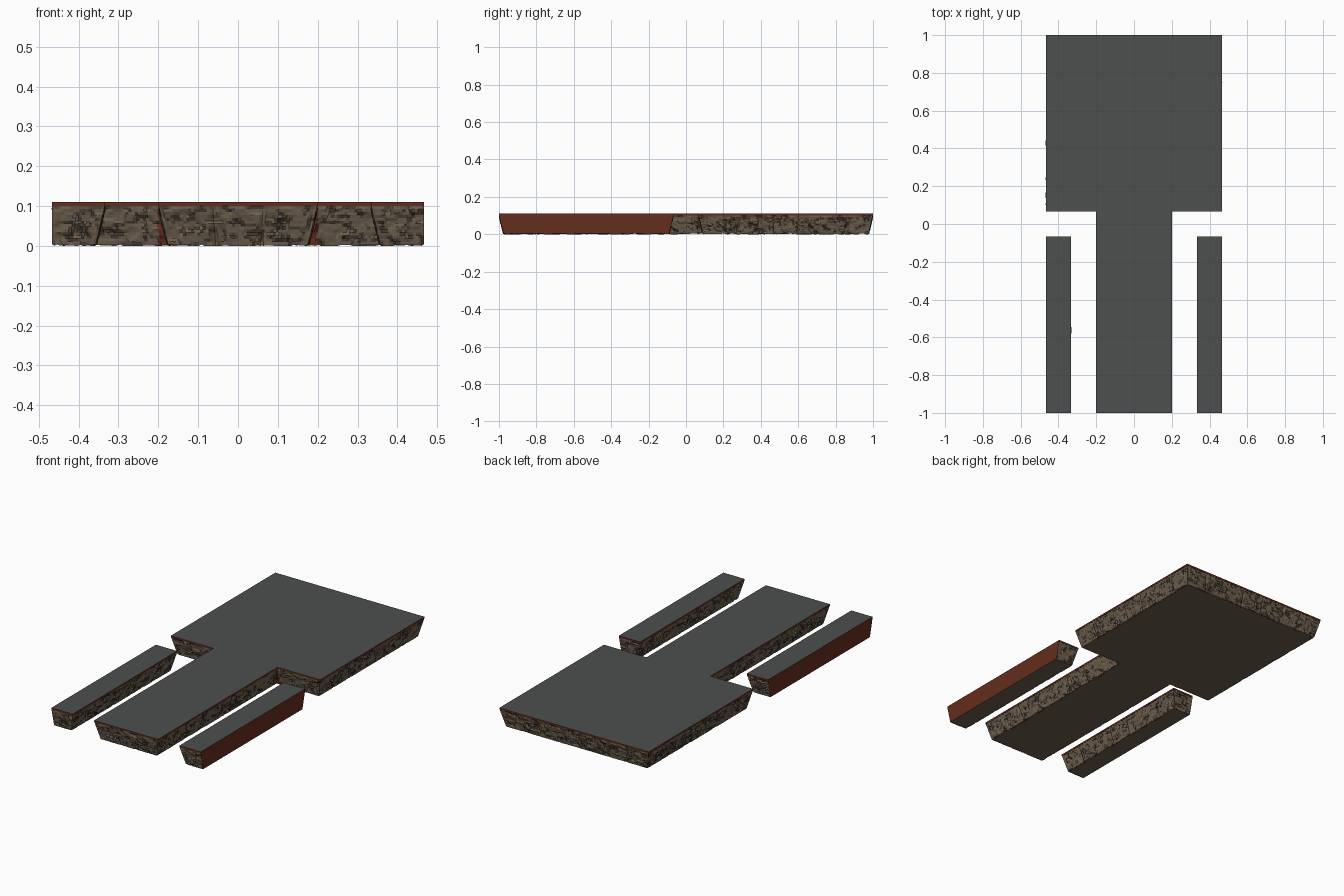
import bpy, bmesh
from mathutils import Vector, noise

if "Cube" in bpy.data.objects:
    bpy.data.objects.remove(bpy.data.objects["Cube"])

TOP, RIM, LOW = 0.11, 0.10, 0.004   # deck height, underside of the rim, bottom
TAPER = 0.024                       # how far the walls lean in at the bottom
MODULE = 2 / 15                     # width of one stone wall segment
ROWS, STEP = 13, 0.008


def material(name, rgb):
    m = bpy.data.materials.new(name)
    m.diffuse_color = (*rgb, 1)
    m.use_nodes = True
    m.node_tree.nodes["Principled BSDF"].inputs["Base Color"].default_value = m.diffuse_color
    return m


GREY = material("deck_grey", (0.075, 0.08, 0.08))
RED = material("red_brown", (0.13, 0.026, 0.013))
STONE = material("stone", (0.15, 0.112, 0.074))
DARK = material("stone_crack", (0.045, 0.034, 0.024))


def finish(bm, name, mats):
    me = bpy.data.meshes.new(name)
    bm.to_mesh(me)
    bm.free()
    for m in mats:
        me.materials.append(m)
    ob = bpy.data.objects.new(name, me)
    bpy.context.collection.objects.link(ob)
    return ob


def inward(a, b):
    d = (b - a).normalized()
    return Vector((-d.y, d.x))


def inset(pts, plain, amount):
    """Move every right-angled corner in by both of its edges."""
    n, out = len(pts), []
    for i in range(n):
        p = pts[i].copy()
        for e in (i - 1, i):
            e %= n
            if e not in plain:
                p += inward(pts[e], pts[(e + 1) % n]) * amount
        out.append(p)
    return out


# grey deck with a thin red rim
def deck(name, pts):
    bm = bmesh.new()
    hi = [bm.verts.new((*p, TOP)) for p in pts]
    lo = [bm.verts.new((*p, RIM)) for p in pts]
    bm.faces.new(hi)
    for i in range(len(pts)):
        j = (i + 1) % len(pts)
        bm.faces.new((lo[i], lo[j], hi[j], hi[i])).material_index = 1
    finish(bm, name, (GREY, RED))


# flat underside
def underside(name, pts, plain):
    bm = bmesh.new()
    low = inset(pts, plain, TAPER)
    bm.faces.new([bm.verts.new((*p, LOW)) for p in reversed(low)])
    finish(bm, name, (STONE,))


def relief(p, along):
    """Outward bump of the rough stone and whether it is a crack."""
    q = Vector((p.x / 0.034, p.y / 0.034, p.z / 0.02))
    dist, cells = noise.voronoi(q)
    bump = 0.004 * noise.cell(cells[0] * 7.3) + 0.0015 * noise.noise(q * 2)
    crack = dist[1] - dist[0] < 0.09 and noise.noise(q * 0.8) > 0.0
    joint = abs((along / MODULE + 0.5) % 1 - 0.5) * MODULE < 0.003
    return bump - (0.004 if crack or joint else 0), crack


# leaning rough stone walls, plain red where a side is flat
def walls(name, pts, plain):
    bm = bmesh.new()
    up, low = inset(pts, plain, 0.001), inset(pts, plain, TAPER)
    n = len(pts)
    for e in range(n):
        f = (e + 1) % n
        flat = e in plain
        out = -inward(pts[e], pts[f])
        length = (pts[f] - pts[e]).length
        cols = 1 if flat else max(2, round(length / STEP))
        rows = 1 if flat else ROWS
        grid, cracks = [], {}
        for r in range(rows + 1):
            t = r / rows
            a, b = up[e].lerp(low[e], t), up[f].lerp(low[f], t)
            line = []
            for c in range(cols + 1):
                s = c / cols
                p = a.lerp(b, s).to_3d()
                p.z = RIM + (LOW - RIM) * t
                if not flat and 0 < c < cols and r > 0:
                    bump, cracks[r, c] = relief(p, s * length)
                    p += out.to_3d() * bump
                    if r == rows:
                        p.z = max(0, LOW + 0.8 * bump - 0.002)
                line.append(bm.verts.new(p))
            grid.append(line)
        for r in range(rows):
            for c in range(cols):
                face = bm.faces.new((grid[r + 1][c], grid[r + 1][c + 1],
                                     grid[r][c + 1], grid[r][c]))
                mid = face.calc_center_median()
                # red wedge left open where the stem meets the head
                wedge = abs(mid.x) < 0.2 and 0 < mid.y < 0.2 and abs(out.y) > 0.5
                if flat or wedge:
                    face.material_index = 1
                elif cracks.get((r, c)):
                    face.material_index = 2
    finish(bm, name, (STONE, RED, DARK))


def platform(name, outline, plain=()):
    pts = [Vector(p) for p in outline]
    deck(name + "_deck", pts)
    walls(name + "_stone_walls", pts, plain)
    underside(name + "_underside", pts, plain)


# wide head with a narrow stem
W, S, G = 3.5 * MODULE, 1.5 * MODULE, 0.5 * MODULE
half = [(S, -1), (S, G), (W, G), (W, 1)]
platform("main_platform", half + [(-x, y) for x, y in reversed(half)])

# side beams, flat red on the outer side
I = 2.5 * MODULE
beam = [(I, -1), (W, -1), (W, -G), (I, -G)]
platform("right_beam", beam, (1,))
platform("left_beam", [(-x, y) for x, y in reversed(beam)], (1,))
